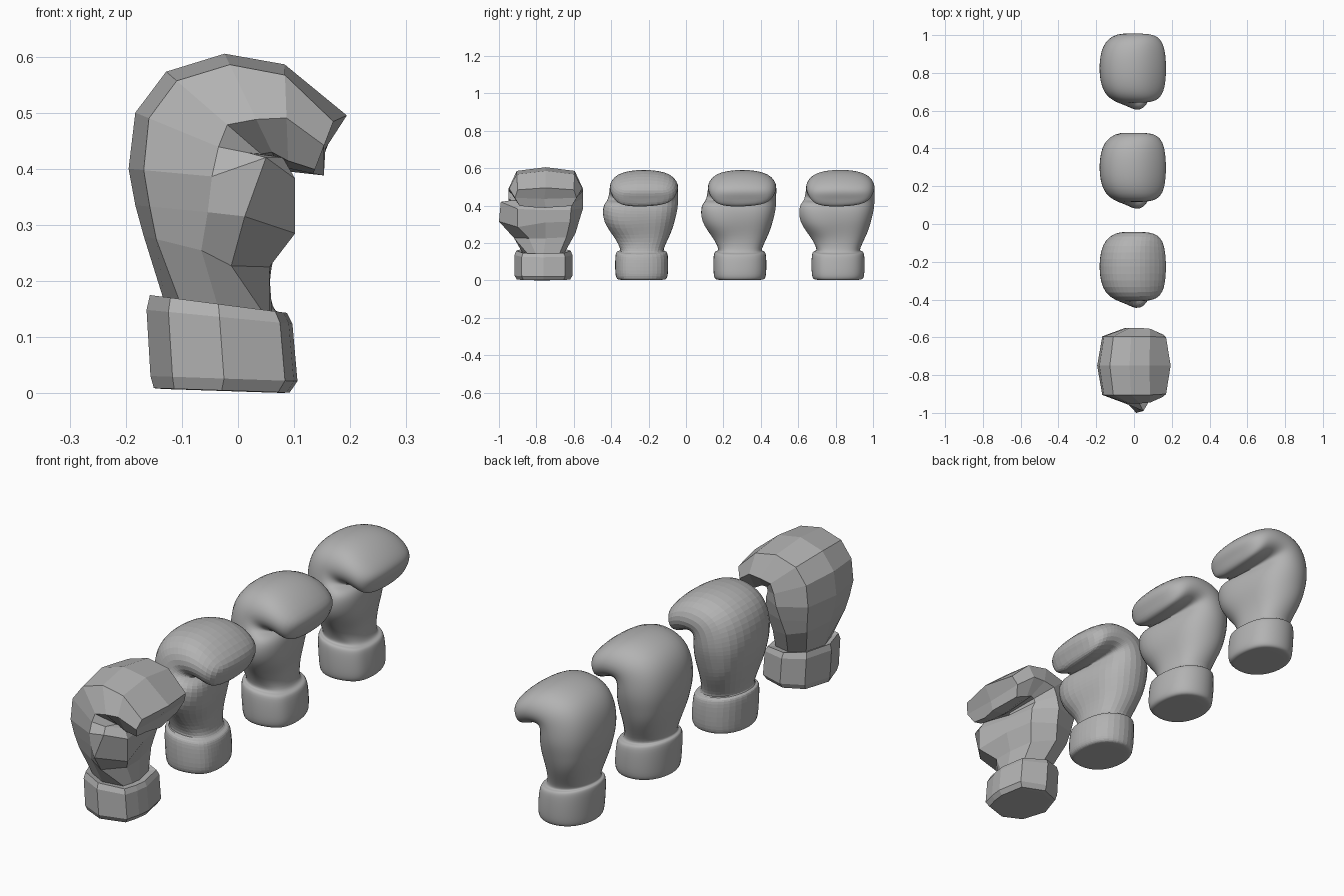
import bpy
import bmesh
from mathutils import Vector

cube = bpy.data.objects.get("Cube")
if cube:
    bpy.data.objects.remove(cube, do_unlink=True)

# One plain grey for everything
grey = bpy.data.materials.new("plain_grey")
grey.use_nodes = True
grey.diffuse_color = (0.45, 0.45, 0.45, 1)
shader = grey.node_tree.nodes["Principled BSDF"]
shader.inputs["Base Color"].default_value = grey.diffuse_color
shader.inputs["Roughness"].default_value = 0.6

# Columns of a ring, in order: knuckle, front edge, front ridge, thumb,
# thumb side, palm, then the back edge, ridge and edge again
THUMB, THUMB_SIDE = 3, 4
CUFF_OUTLINE = [(-1, 0), (-.7, -.75), (0, -1), (.83, -.75), (.95, -.36),
                (1, 0), (.83, .75), (0, 1), (-.7, .75)]


def cuff_ring(centre_x, z, radius_x, radius_y, slope):
    """Tilted nine-sided ring around the wrist."""
    return [Vector((centre_x + x * radius_x, y * radius_y - .012,
                    z - slope * x * radius_x)) for x, y in CUFF_OUTLINE]


def hand_ring(outer, palm, ridge, edge_y, ridge_y, palm_y, pull=0):
    """Section across the hand, from the knuckle side to the palm side."""
    start = Vector((outer[0], 0, outer[1]))
    end = Vector((palm[0], 0, palm[1]))

    def at(factor, y, shift=pull):
        return start.lerp(end, factor) + Vector((-shift, y, 0))

    return [start, at(.1, -edge_y), at(ridge, -ridge_y), at(.9, -palm_y),
            at(.97, -palm_y / 2), end, at(.9, palm_y), at(ridge, ridge_y),
            at(.1, edge_y)]


# Cuff, from the inset sole to the wrist tucked inside the rim
cuff = [
    cuff_ring(-.029, .004, .105, .125, .033),
    cuff_ring(-.029, .005, .121, .143, .033),
    cuff_ring(-.025, .026, .131, .155, .035),
    cuff_ring(-.033, .136, .130, .155, .096),
    cuff_ring(-.035, .159, .122, .145, .13),
    cuff_ring(-.035, .152, .096, .115, .1),
]

# Hand, from the wrist over the knuckles to the finger tips
hand = [
    hand_ring((-.168, .28), (.055, .225), .46, .13, .16, .11),
    hand_ring((-.183, .335), (.075, .31), .5, .145, .18, .13),
    hand_ring((-.195, .4), (.075, .375), .55, .155, .2, .135),
    hand_ring((-.183, .5), (.06, .4), .61, .155, .2, .14),
    hand_ring((-.128, .573), (.06, .41), .58, .155, .2, .14),
    hand_ring((-.024, .605), (.07, .41), .6, .155, .2, .145),
    hand_ring((.083, .586), (.09, .395), .5, .155, .195, .15),
    hand_ring((.194, .495), (.153, .388), .5, .15, .165, .14, .02),
]

# Thumb, pulled out of the front of the palm
thumb = [((-.012, -.17, .227), (.056, -.09, .225)),
         ((.012, -.25, .315), (.102, -.15, .285)),
         ((.05, -.24, .42), (.102, -.15, .382)),
         ((.02, -.185, .428), (.08, -.14, .42))]
for ring, (front, side) in zip(hand, thumb):
    ring[THUMB] = Vector(front)
    ring[THUMB_SIDE] = Vector(side)


def cap(bm, ring):
    """Close an end with a fan of quads around its middle."""
    middle = bm.verts.new(sum((v.co for v in ring), Vector()) / len(ring))
    for i in (0, 2, 5, 7):
        j = {0: 2, 2: 5, 5: 7, 7: 9}[i]
        bm.faces.new([middle] + [ring[k % len(ring)] for k in range(i, j + 1)])


def glove_mesh(name):
    bm = bmesh.new()
    rings = [[bm.verts.new(p) for p in ring] for ring in cuff + hand]
    for low, high in zip(rings, rings[1:]):
        for i in range(len(low)):
            j = (i + 1) % len(low)
            bm.faces.new((low[i], low[j], high[j], high[i]))
    cap(bm, rings[0])
    cap(bm, rings[-1])
    bmesh.ops.recalc_face_normals(bm, faces=bm.faces)
    mesh = bpy.data.meshes.new(name)
    bm.to_mesh(mesh)
    bm.free()
    mesh.materials.append(grey)
    return mesh


# Four gloves in a row, each finer than the one before
versions = [("faceted_glove", 0, False), ("subdivided_glove", 2, False),
            ("smooth_glove", 2, True), ("fine_smooth_glove", 3, True)]
for i, (name, levels, smooth) in enumerate(versions):
    glove = bpy.data.objects.new(name, glove_mesh(name))
    bpy.context.collection.objects.link(glove)
    glove.location.y = -.75 + .525 * i
    for face in glove.data.polygons:
        face.use_smooth = smooth
    if levels:
        subdivision = glove.modifiers.new("subdivision", 'SUBSURF')
        subdivision.levels = subdivision.render_levels = levels
